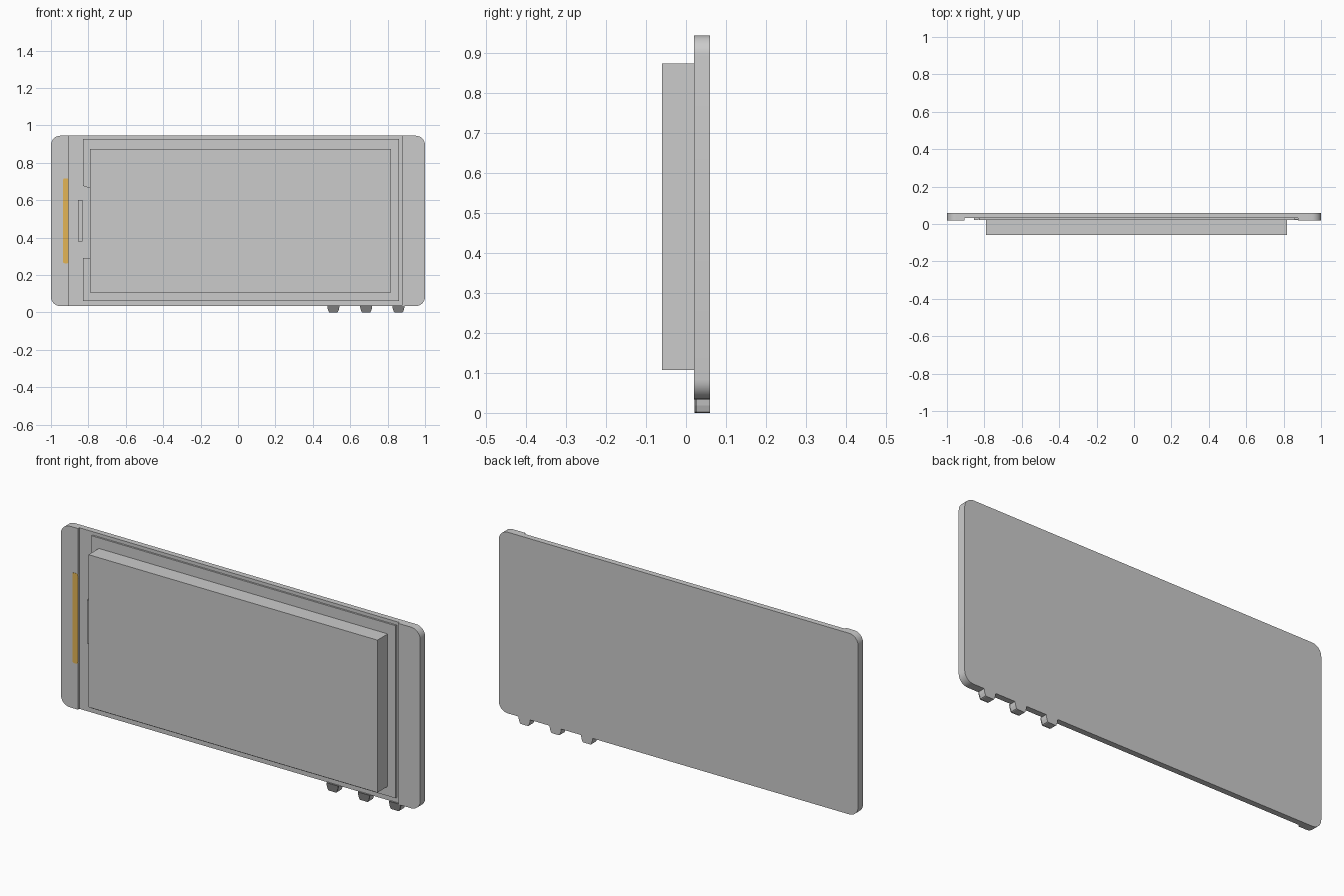
import bpy, bmesh, math

if "Cube" in bpy.data.objects:
    bpy.data.objects.remove(bpy.data.objects["Cube"])


def prism(name, outline, y0, y1, color=None):
    """Extrude an (x, z) outline from y0 to y1."""
    bm = bmesh.new()
    face = bm.faces.new([bm.verts.new((x, y0, z)) for x, z in outline])
    new = bmesh.ops.extrude_face_region(bm, geom=[face])["geom"]
    verts = [g for g in new if isinstance(g, bmesh.types.BMVert)]
    bmesh.ops.translate(bm, verts=verts, vec=(0, y1 - y0, 0))
    bmesh.ops.recalc_face_normals(bm, faces=bm.faces[:])
    mesh = bpy.data.meshes.new(name)
    bm.to_mesh(mesh)
    bm.free()
    ob = bpy.data.objects.new(name, mesh)
    bpy.context.collection.objects.link(ob)
    if color:
        mat = bpy.data.materials.new(name + "_color")
        mat.diffuse_color = (*color, 1)
        mat.use_nodes = True
        mat.node_tree.nodes["Principled BSDF"].inputs["Base Color"].default_value = mat.diffuse_color
        mesh.materials.append(mat)
    return ob


def rect(x0, x1, z0, z1):
    return [(x0, z0), (x1, z0), (x1, z1), (x0, z1)]


def rounded(x0, x1, z0, z1, r, n=8):
    """Rectangle outline with rounded corners."""
    pts = []
    corners = [(x1 - r, z0 + r, -90), (x1 - r, z1 - r, 0),
               (x0 + r, z1 - r, 90), (x0 + r, z0 + r, 180)]
    for cx, cz, start in corners:
        for i in range(n + 1):
            a = math.radians(start + 90 * i / n)
            pts.append((cx + r * math.cos(a), cz + r * math.sin(a)))
    return pts


def activate(ob):
    bpy.ops.object.select_all(action="DESELECT")
    ob.select_set(True)
    bpy.context.view_layer.objects.active = ob


# Base plate with a shallow channel running over its full height
plate = prism("base_plate", rounded(-1, 1, 0.034, 0.945, 0.05), 0.02, 0.06)
cutter = prism("channel_cutter", rect(-0.905, 0.878, -0.2, 1.2), -0.1, 0.031)
cutter.hide_render = True
mod = plate.modifiers.new("channel", "BOOLEAN")
mod.operation = "DIFFERENCE"
mod.solver = "EXACT"
mod.object = cutter
activate(plate)
bpy.ops.object.modifier_apply(modifier=mod.name)
bpy.data.objects.remove(cutter)
bpy.ops.object.shade_smooth_by_angle(angle=math.radians(30))

# Raised frame with a notch on the left, and the small tab in the notch
prism("screen_frame", [(-0.83, 0.06), (0.862, 0.06), (0.862, 0.928), (-0.83, 0.928),
                       (-0.83, 0.677), (-0.79, 0.664), (-0.79, 0.29), (-0.83, 0.29)],
      0.022, 0.032)
prism("connector_tab", rect(-0.855, -0.832, 0.38, 0.6), 0.022, 0.032)

# Screen block
prism("screen", rect(-0.79, 0.818, 0.108, 0.875), -0.06, 0.023)

# Orange ribbon strip beside the channel
prism("ribbon_strip", rounded(-0.935, -0.905, 0.263, 0.717, 0.008, 3),
      0.019, 0.0305, (0.77, 0.46, 0.09))

# Edge buttons: grey backing with a dark front
for i, x in enumerate((0.51, 0.685, 0.858)):
    shape = [(x - 0.033, 0.036), (x - 0.03, 0.018), (x - 0.024, 0.002), (x - 0.02, 0),
             (x + 0.02, 0), (x + 0.024, 0.002), (x + 0.03, 0.018), (x + 0.033, 0.036)]
    prism(f"button_backing_{i + 1}", shape, 0.028, 0.06)
    prism(f"button_front_{i + 1}", shape, 0.021, 0.028, (0.2, 0.2, 0.2))
